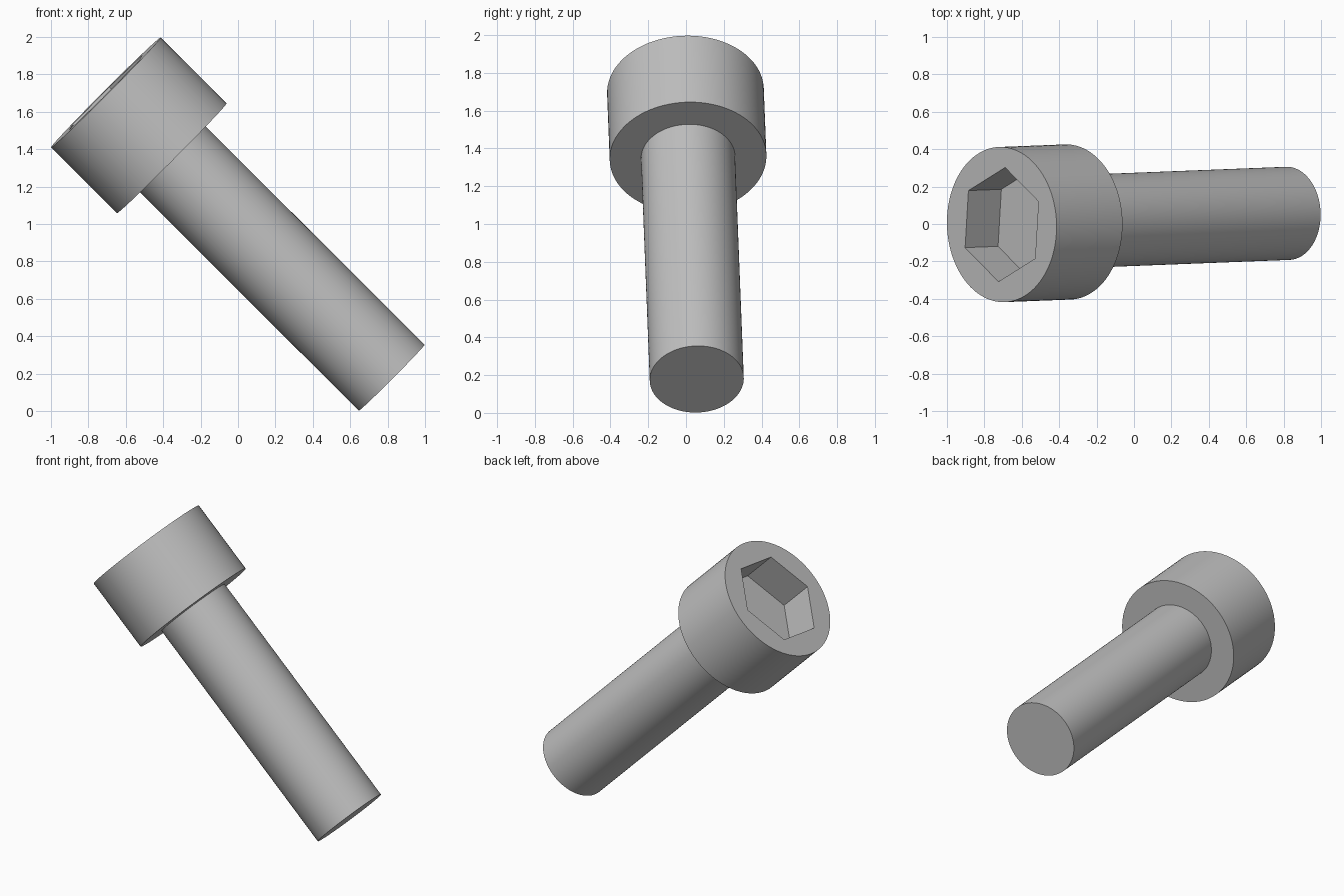
import bpy, bmesh
from math import cos, sin, pi
from mathutils import Matrix, Vector

cube = bpy.data.objects.get("Cube")
if cube:
    bpy.data.objects.remove(cube)

SEGMENTS = 96
HEAD_R, SHANK_R, HEX_R = 0.415, 0.249, 0.307
HEAD_LEN, TOTAL_LEN, SOCKET_DEPTH = 0.498, 2.16, 0.249

steel = bpy.data.materials.new("grey_steel")
steel.use_nodes = True
grey = (0.527, 0.527, 0.527, 1)
steel.diffuse_color = grey
steel.node_tree.nodes["Principled BSDF"].inputs["Base Color"].default_value = grey

# Local frame: z points out of the head, x points at one corner of the socket
up = Vector((-1.529, -0.06, 1.525)).normalized()
side = Vector((0.018, 0.308, 0.03))
side = (side - up * side.dot(up)).normalized()
frame = Matrix((side, up.cross(side), up)).transposed().to_4x4()
frame.translation = (-0.707, -0.003, 1.703)


def ring(bm, radius, z, hexagon=False):
    """A round or six-sided loop of points at height z."""
    verts = []
    for i in range(SEGMENTS):
        a = 2 * pi * i / SEGMENTS
        r = radius
        if hexagon:
            r *= cos(pi / 6) / cos(a % (pi / 3) - pi / 6)
        verts.append(bm.verts.new((r * cos(a), r * sin(a), z)))
    return verts


def loft(name, sections, cap_start, cap_end):
    """Skin a list of rings, running from the tail towards the head."""
    bm = bmesh.new()
    rings = [ring(bm, *s) for s in sections]
    for low, high in zip(rings, rings[1:]):
        for i in range(SEGMENTS):
            j = (i + 1) % SEGMENTS
            bm.faces.new((low[i], low[j], high[j], high[i]))
    if cap_start:
        bm.faces.new(rings[0][::-1])
    if cap_end:
        bm.faces.new(rings[-1])
    mesh = bpy.data.meshes.new(name)
    bm.to_mesh(mesh)
    bm.free()
    mesh.materials.append(steel)
    obj = bpy.data.objects.new(name, mesh)
    bpy.context.collection.objects.link(obj)
    obj.matrix_world = frame
    bpy.ops.object.select_all(action='DESELECT')
    obj.select_set(True)
    bpy.context.view_layer.objects.active = obj
    bpy.ops.object.shade_smooth_by_angle(angle=pi / 6)
    return obj


# Plain cylindrical shank with a flat tip
loft("shank", [(SHANK_R, -TOTAL_LEN), (SHANK_R, -HEAD_LEN)], True, False)

# Head: underside, wall, top face, then down into the hexagonal socket
loft("socket_head", [
    (SHANK_R, -HEAD_LEN),
    (HEAD_R, -HEAD_LEN),
    (HEAD_R, 0),
    (HEX_R, 0, True),
    (HEX_R, -SOCKET_DEPTH, True),
], False, True)
